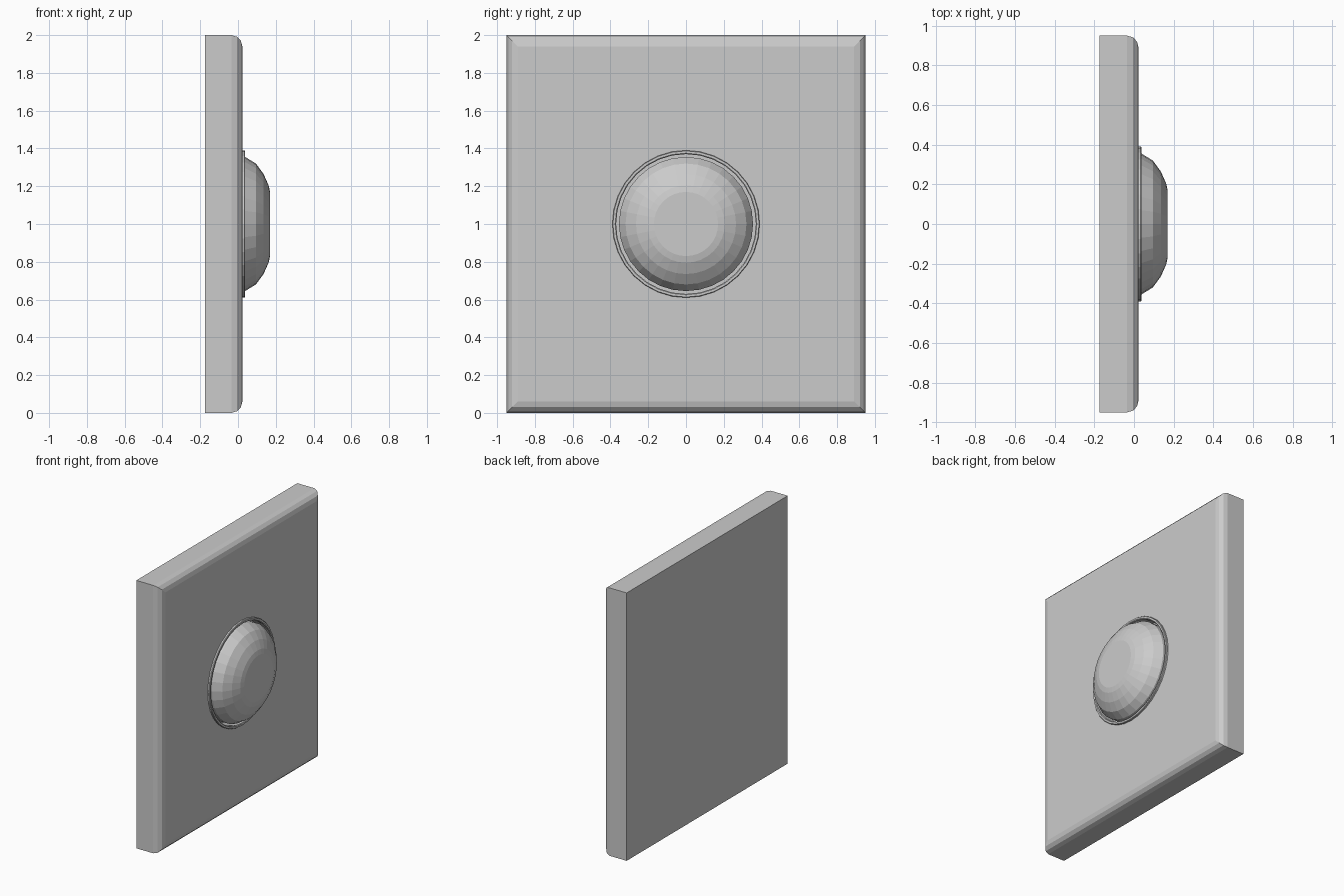
import bpy, bmesh, math

if "Cube" in bpy.data.objects:
    bpy.data.objects.remove(bpy.data.objects["Cube"])

SIDES = 32


def loft(name, rings, cap_start=True, cap_end=True, closed=False):
    """Skin a list of point rings, optionally capped or closed on itself."""
    bm = bmesh.new()
    loops = [[bm.verts.new(p) for p in ring] for ring in rings]
    pairs = list(zip(loops, loops[1:]))
    if closed:
        pairs.append((loops[-1], loops[0]))
    for a, b in pairs:
        n = len(a)
        for i in range(n):
            j = (i + 1) % n
            bm.faces.new((a[i], a[j], b[j], b[i]))
    if not closed:
        if cap_start:
            bm.faces.new(loops[0][::-1])
        if cap_end:
            bm.faces.new(loops[-1])
    bmesh.ops.recalc_face_normals(bm, faces=bm.faces)
    mesh = bpy.data.meshes.new(name)
    bm.to_mesh(mesh)
    bm.free()
    obj = bpy.data.objects.new(name, mesh)
    bpy.context.collection.objects.link(obj)
    return obj


def rect(x, inset):
    y, lo, hi = 0.95 - inset, inset, 2 - inset
    return [(x, -y, lo), (x, y, lo), (x, y, hi), (x, -y, hi)]


def circle(x, r):
    return [(x, r * math.cos(2 * math.pi * i / SIDES),
             1 + r * math.sin(2 * math.pi * i / SIDES)) for i in range(SIDES)]


# Wall plate with rounded front edges
plate = loft("wall_plate", [rect(x, d) for x, d in
             [(-0.175, 0), (-0.035, 0), (-0.005, 0.009), (0.015, 0.03), (0.023, 0.06)]])

# Round recess behind the button
cutter = loft("recess_cutter", [circle(-0.06, 0.372), circle(0.1, 0.372)])
cutter.hide_render = True
cutter.hide_viewport = True
cut = plate.modifiers.new("recess", 'BOOLEAN')
cut.operation = 'DIFFERENCE'
cut.solver = 'EXACT'
cut.object = cutter

# Thin raised rim around the recess
loft("button_rim", [circle(x, r) for x, r in
     [(0.01, 0.39), (0.034, 0.39), (0.038, 0.387), (0.038, 0.375), (0.034, 0.37), (0.01, 0.37)]],
     closed=True)

# Domed push button
loft("push_button", [circle(x, r) for x, r in
     [(-0.065, 0.355), (0.038, 0.355), (0.095, 0.32), (0.135, 0.265),
      (0.162, 0.205), (0.17, 0.17)]])
